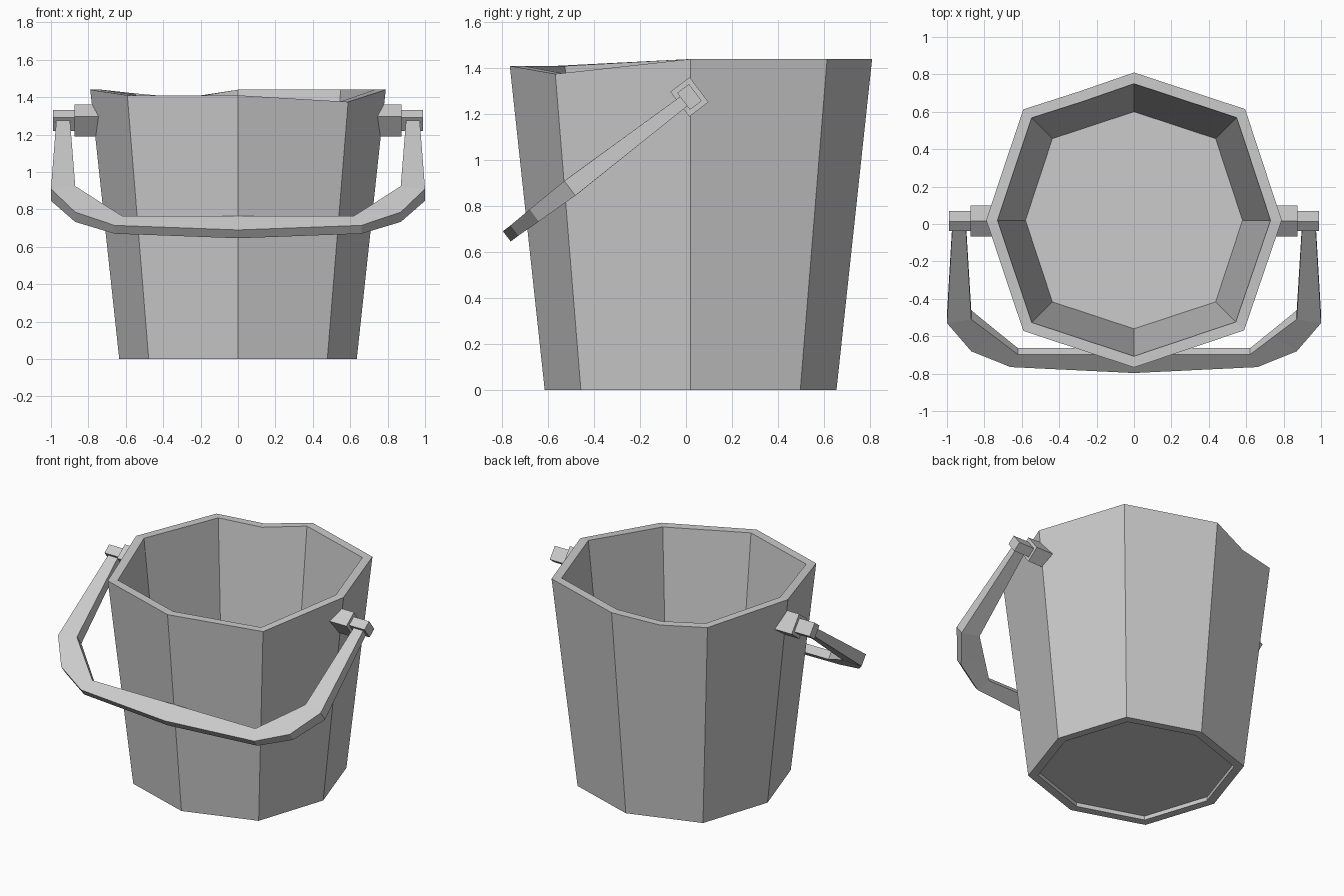
import bpy, bmesh
from mathutils import Vector

if "Cube" in bpy.data.objects:
    bpy.data.objects.remove(bpy.data.objects["Cube"])

CY = 0.02   # bucket axis in y


def finish(name, bm):
    bmesh.ops.recalc_face_normals(bm, faces=bm.faces)
    me = bpy.data.meshes.new(name)
    bm.to_mesh(me)
    bm.free()
    ob = bpy.data.objects.new(name, me)
    bpy.context.collection.objects.link(ob)
    return ob


def bridge(bm, a, b):
    n = len(a)
    for i in range(n):
        j = (i + 1) % n
        bm.faces.new((a[i], a[j], b[j], b[i]))


# bucket wall: octagon with a worn rim; (unit x, unit y, rim height)
D = 0.752
columns = [(1, 0, 1.44), (D, D, 1.44), (0, 1, 1.44), (-D / 2, (1 + D) / 2, 1.395),
           (-D, D, 1.42), (-1, 0, 1.44), (-D, -D, 1.41), (0, -1, 1.41), (D, -D, 1.375)]


def ring(bm, r_low, r_high, z=None):
    verts = []
    for ux, uy, rim in columns:
        h = rim if z is None else z
        r = r_low + (r_high - r_low) * h / 1.44
        verts.append(bm.verts.new((ux * r, CY + uy * r, h)))
    return verts


bm = bmesh.new()
outer, inner = (0.635, 0.79), (0.577, 0.73)
rings = [ring(bm, *outer, z=0), ring(bm, *outer), ring(bm, *inner), ring(bm, *inner, z=0)]
for k in range(4):
    bridge(bm, rings[k], rings[(k + 1) % 4])
finish("bucket_wall", bm)

# recessed floor
bm = bmesh.new()
bm.faces.new(ring(bm, *inner, z=0.03))
finish("bucket_floor", bm)

# tilted handle frame: d runs down the handle, n is its thickness direction
pivot = Vector((0, 0.015, 1.275))
d = Vector((0, -0.795, -0.607)).normalized()
n = Vector((0, d.z, -d.y))


def place(x, t, h):
    return pivot + Vector((x, 0, 0)) + d * t + n * h


# pivot blocks and pins, both sides
def block(name, x0, x1, along, across):
    for side, s in (("right", 1), ("left", -1)):
        bm = bmesh.new()
        ends = [[bm.verts.new(place(s * x, along / 2 * a, across / 2 * b))
                 for a, b in ((-1, -1), (1, -1), (1, 1), (-1, 1))] for x in (x0, x1)]
        bridge(bm, *ends)
        for e in ends:
            bm.faces.new(e)
        finish(f"{name}_{side}", bm)


block("pivot_block", 0.72, 0.873, 0.105, 0.136)
block("pivot_pin", 0.86, 0.99, 0.064, 0.092)

# swinging handle: outer x, outer t, inner x, inner t, half thickness
half = [(0.97, 0.0, 0.90, 0.0, 0.025),
        (1.0, 0.655, 0.87, 0.63, 0.04),
        (0.87, 0.85, 0.745, 0.753, 0.033),
        (0.66, 0.96, 0.62, 0.876, 0.028),
        (0.0, 1.0, 0.0, 0.876, 0.028)]
sections = half + [(-xo, to, -xi, ti, h) for xo, to, xi, ti, h in half[-2::-1]]
bm = bmesh.new()
loops = [[bm.verts.new(place(*p)) for p in
          ((xo, to, -h), (xo, to, h), (xi, ti, h), (xi, ti, -h))]
         for xo, to, xi, ti, h in sections]
for a, b in zip(loops, loops[1:]):
    bridge(bm, a, b)
bm.faces.new(loops[0])
bm.faces.new(loops[-1])
finish("handle", bm)
